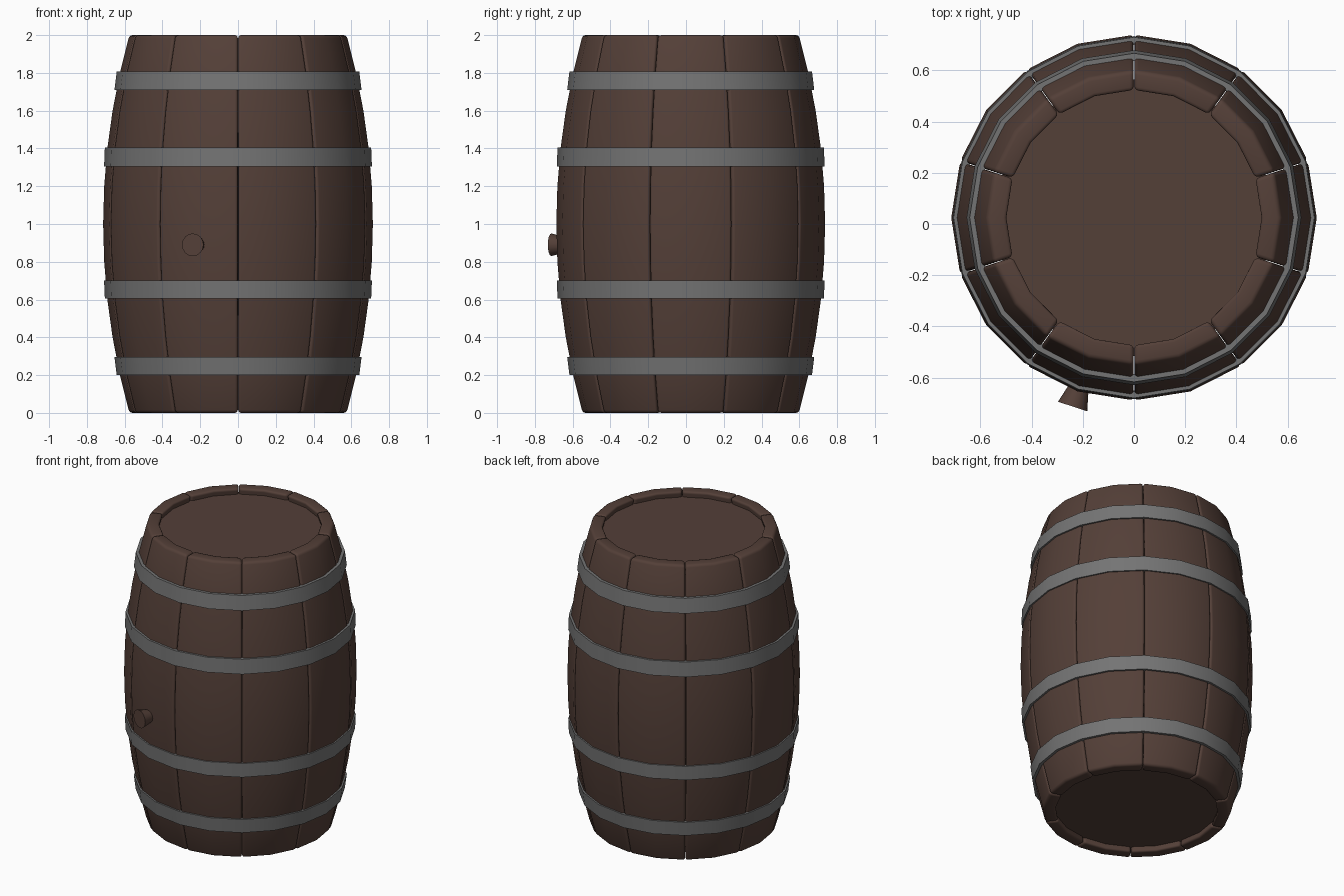
import bpy, bmesh, math
from mathutils import Vector, Matrix

if "Cube" in bpy.data.objects:
    bpy.data.objects.remove(bpy.data.objects["Cube"])

CY = 0.025          # barrel axis offset, the bung balances it at the front
N = 10              # staves, two facets each


def material(name, col):
    m = bpy.data.materials.new(name)
    m.diffuse_color = (*col, 1)
    m.use_nodes = True
    m.node_tree.nodes["Principled BSDF"].inputs["Base Color"].default_value = m.diffuse_color
    return m


wood = material("dark wood", (0.088, 0.050, 0.039))
iron = material("grey iron", (0.175, 0.175, 0.175))


def radius(z):
    return 0.714 - 0.139 * (z - 1) ** 2


def polar(r, a, z):
    return (r * math.cos(a), CY + r * math.sin(a), z)


def make(name, bm, mat, angle=40):
    bmesh.ops.recalc_face_normals(bm, faces=bm.faces)
    me = bpy.data.meshes.new(name)
    bm.to_mesh(me)
    bm.free()
    me.materials.append(mat)
    ob = bpy.data.objects.new(name, me)
    bpy.context.collection.objects.link(ob)
    bpy.ops.object.select_all(action='DESELECT')
    ob.select_set(True)
    bpy.context.view_layer.objects.active = ob
    bpy.ops.object.shade_smooth_by_angle(angle=math.radians(angle))
    return ob


# Staves: curved planks with rounded edges
levels = [i * 0.2 for i in range(11)]
gap = 0.002
for k in range(N):
    a0 = math.radians(-90 + 36 * k) + gap
    a1 = math.radians(-90 + 36 * (k + 1)) - gap
    angs = [a0, (a0 + a1) / 2, a1]
    bm = bmesh.new()
    rings = []
    for z in levels:
        r = radius(z)
        loop = [polar(r, a, z) for a in angs]
        loop += [polar(r - 0.08, a, z) for a in reversed(angs)]
        rings.append([bm.verts.new(p) for p in loop])
    for lo, hi in zip(rings, rings[1:]):
        for i in range(6):
            j = (i + 1) % 6
            bm.faces.new((lo[i], lo[j], hi[j], hi[i]))
    for ring in (rings[0], rings[-1]):
        bm.faces.new((ring[0], ring[1], ring[4], ring[5]))
        bm.faces.new((ring[1], ring[2], ring[3], ring[4]))
    edges = [e for e in bm.edges if e.calc_face_angle(0) > math.radians(40)]
    bmesh.ops.recalc_face_normals(bm, faces=bm.faces)
    edges = [e for e in bm.edges if e.calc_face_angle(0) > math.radians(40)]
    bmesh.ops.bevel(bm, geom=edges, offset=0.016, segments=3, profile=0.5,
                    affect='EDGES', clamp_overlap=True)
    make(f"stave_{k + 1}", bm, wood)

# Iron hoops: thin bands following the staves
for k, (z0, z1, r0, r1) in enumerate([(0.20, 0.295, 0.642, 0.654),
                                      (0.605, 0.70, 0.705, 0.709),
                                      (1.305, 1.405, 0.709, 0.705),
                                      (1.71, 1.808, 0.654, 0.642)]):
    bm = bmesh.new()
    prof = [(r0, z0), (r1, z1), (r1 - 0.03, z1), (r0 - 0.03, z0)]
    rings = [[bm.verts.new(polar(r, math.radians(18 * i), z)) for r, z in prof]
             for i in range(20)]
    for i in range(20):
        a, b = rings[i], rings[(i + 1) % 20]
        for j in range(4):
            bm.faces.new((a[j], b[j], b[(j + 1) % 4], a[(j + 1) % 4]))
    make(f"hoop_{k + 1}", bm, iron)

# Barrel heads: discs slightly recessed in each end
for name, z in (("bottom_head", 0.06), ("top_head", 1.94)):
    bm = bmesh.new()
    bmesh.ops.create_cone(bm, cap_ends=True, segments=20, radius1=0.54,
                          radius2=0.54, depth=0.04,
                          matrix=Matrix.Translation((0, CY, z)))
    make(name, bm, wood)

# Bung: tapered plug, wider outside, in the middle of a front stave
a = math.radians(-108)
d = Vector((math.cos(a), math.sin(a), 0))
rot = d.to_track_quat('Z', 'Y').to_matrix().to_4x4()
bm = bmesh.new()
bmesh.ops.create_cone(bm, cap_ends=True, segments=16, radius1=0.030,
                      radius2=0.060, depth=0.116,
                      matrix=Matrix.Translation(Vector((0, CY, 0.89)) + d * 0.718) @ rot)
make("bung", bm, wood)
